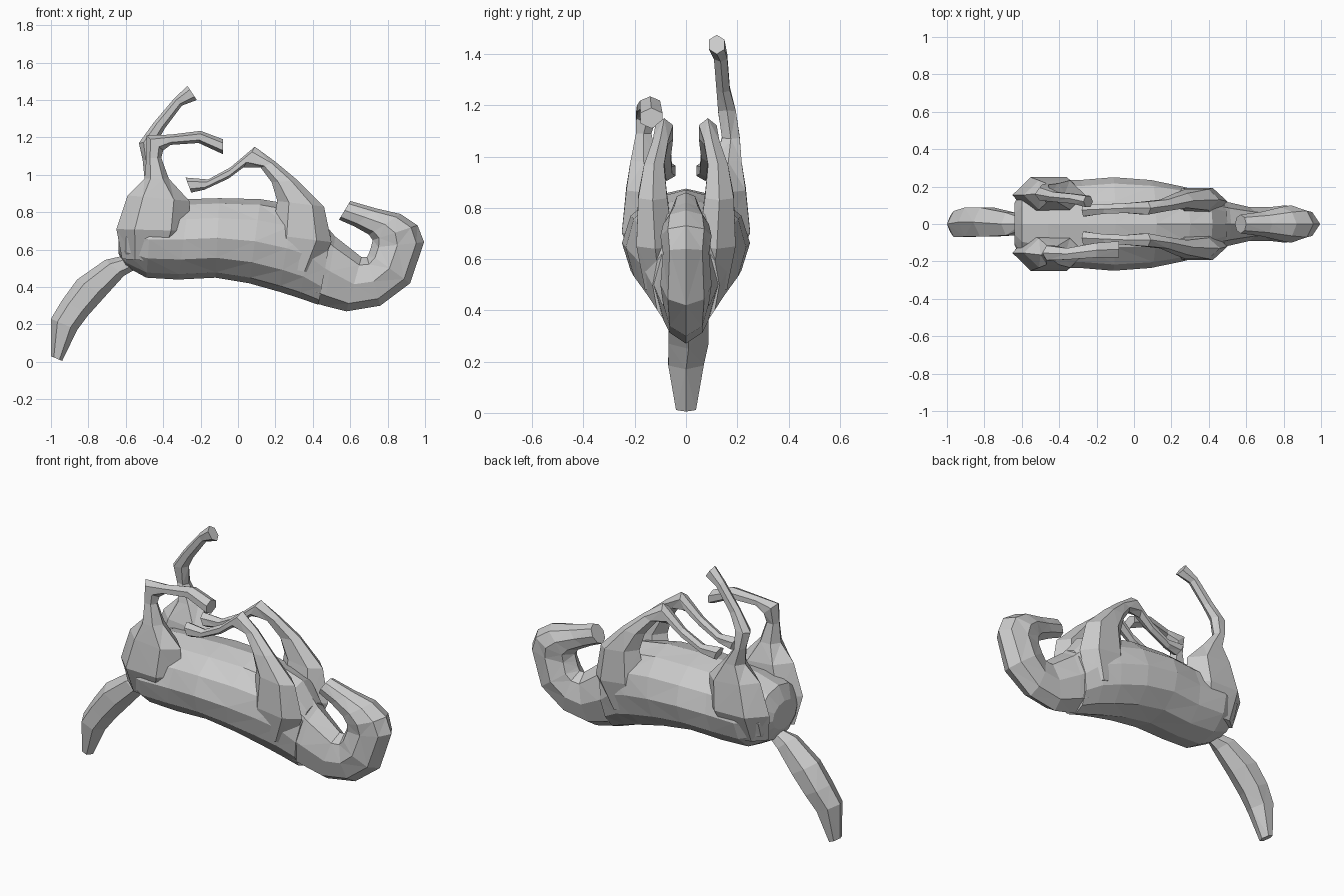
import bpy, bmesh, math


def loft(name, rings, sides, side=1):
    """Skin rings (xa, za, xb, zb, y, half_width): a-b is the ring's extent in the xz plane."""
    bm = bmesh.new()
    loops = []
    for xa, za, xb, zb, y, w in rings:
        loop = []
        for i in range(sides):
            t = 2 * math.pi * i / sides
            k = (1 + math.cos(t)) / 2
            loop.append(bm.verts.new((xb + (xa - xb) * k,
                                      side * (y + w * math.sin(t)),
                                      zb + (za - zb) * k)))
        loops.append(loop)
    for p, q in zip(loops, loops[1:]):
        for i in range(sides):
            j = (i + 1) % sides
            bm.faces.new((p[i], p[j], q[j], q[i]))
    bm.faces.new(loops[0])
    bm.faces.new(loops[-1])
    bmesh.ops.recalc_face_normals(bm, faces=bm.faces)
    bmesh.ops.triangulate(bm, faces=bm.faces)
    me = bpy.data.meshes.new(name)
    bm.to_mesh(me)
    bm.free()
    ob = bpy.data.objects.new(name, me)
    bpy.context.collection.objects.link(ob)
    return ob


# Torso, lying on its back
loft("torso", [
    (-.64, .74, -.64, .58, 0, .11),
    (-.60, .82, -.60, .51, 0, .19),
    (-.46, .86, -.49, .45, 0, .24),
    (-.26, .87, -.32, .44, 0, .235),
    (-.10, .875, -.12, .45, 0, .25),
    (.12, .87, .06, .42, 0, .235),
    (.30, .84, .22, .375, 0, .20),
    (.42, .80, .33, .34, 0, .17),
    (.50, .69, .43, .305, 0, .13)], 12)

# Neck bending round into the head
loft("neck_and_head", [
    (.46, .74, .36, .33, 0, .14),
    (.52, .67, .46, .30, 0, .12),
    (.66, .56, .58, .27, 0, .09),
    (.69, .56, .76, .30, 0, .09),
    (.70, .58, .92, .42, 0, .10),
    (.71, .61, .995, .64, 0, .09),
    (.72, .65, .96, .73, 0, .10),
    (.70, .68, .87, .79, 0, .09),
    (.62, .725, .74, .82, 0, .065),
    (.54, .76, .60, .86, 0, .05)], 8)

# Tail
loft("tail", [
    (-.60, .57, -.54, .50, 0, .03),
    (-.71, .545, -.61, .46, 0, .07),
    (-.86, .44, -.71, .35, .01, .09),
    (-.94, .33, -.80, .25, .01, .09),
    (-1.0, .23, -.86, .17, 0, .08),
    (-1.0, .03, -.94, .005, 0, .045)], 6)

# Hind legs: shared thigh, one folded and one stretched shank
thigh = [
    (-.62, .55, -.34, .53, .12, .07),
    (-.65, .71, -.26, .70, .155, .11),
    (-.59, .89, -.26, .86, .155, .09),
    (-.50, .98, -.37, .98, .165, .06)]
loft("folded_hind_leg", thigh + [
    (-.49, 1.09, -.41, 1.09, .165, .035),
    (-.49, 1.21, -.40, 1.13, .155, .045),
    (-.36, 1.215, -.36, 1.16, .16, .035),
    (-.20, 1.235, -.21, 1.17, .14, .045),
    (-.08, 1.19, -.08, 1.11, .135, .05)], 6, -1)
loft("stretched_hind_leg", thigh + [
    (-.51, 1.08, -.44, 1.07, .175, .04),
    (-.53, 1.17, -.43, 1.18, .16, .04),
    (-.45, 1.28, -.39, 1.25, .145, .03),
    (-.34, 1.41, -.30, 1.37, .135, .03),
    (-.27, 1.475, -.22, 1.40, .12, .035)], 6)

# Front legs, folded over the belly
for side, label in ((-1, "near"), (1, "far")):
    loft(label + "_front_leg", [
        (.16, .52, .42, .47, .10, .07),
        (.18, .68, .50, .64, .12, .085),
        (.21, .86, .46, .83, .13, .065),
        (.18, .96, .32, .97, .125, .045),
        (.12, 1.04, .20, 1.07, .10, .035),
        (.03, 1.04, .09, 1.15, .085, .04),
        (-.05, .98, -.04, 1.04, .085, .03),
        (-.18, .92, -.16, .975, .08, .03),
        (-.25, .905, -.28, .985, .075, .04)], 6, side)
